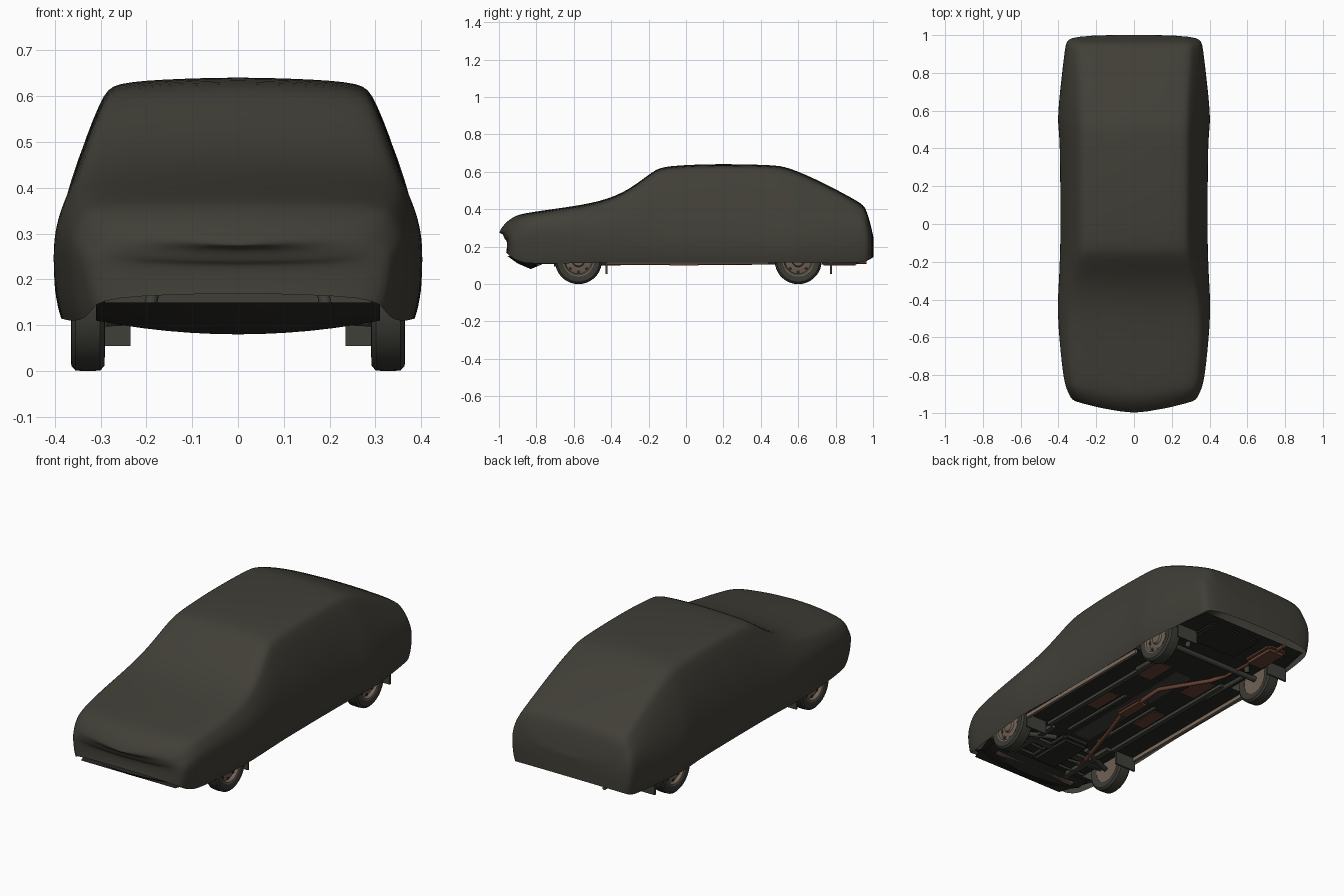
import bpy, bmesh, math
from mathutils import Vector, Matrix

cube = bpy.data.objects.get("Cube")
if cube:
    bpy.data.objects.remove(cube)


def material(name, r, g, b):
    m = bpy.data.materials.new(name)
    m.use_nodes = True
    m.diffuse_color = (r, g, b, 1)
    bsdf = m.node_tree.nodes["Principled BSDF"]
    bsdf.inputs["Base Color"].default_value = (r, g, b, 1)
    bsdf.inputs["Roughness"].default_value = 0.8
    return m


COVER = material("olive grey cloth", 0.052, 0.049, 0.038)
TYRE = material("tyre rubber", 0.042, 0.041, 0.034)
RIM = material("dull wheel metal", 0.16, 0.12, 0.09)
UNDER = material("dark underbody", 0.022, 0.021, 0.018)
FRAME = material("grey chassis", 0.05, 0.05, 0.042)
RUST = material("rusty exhaust", 0.13, 0.05, 0.03)
SILL = material("tan sill", 0.2, 0.15, 0.11)


def finish(name, bm, mat, smooth=None):
    bmesh.ops.recalc_face_normals(bm, faces=bm.faces)
    mesh = bpy.data.meshes.new(name)
    bm.to_mesh(mesh)
    bm.free()
    mesh.materials.append(mat)
    obj = bpy.data.objects.new(name, mesh)
    bpy.context.collection.objects.link(obj)
    if smooth:
        bpy.ops.object.select_all(action='DESELECT')
        obj.select_set(True)
        bpy.context.view_layer.objects.active = obj
        bpy.ops.object.shade_smooth_by_angle(angle=math.radians(smooth))
    return obj


def grid(bm, rows):
    """Skin a list of equally long point rows."""
    vs = [[bm.verts.new(p) for p in row] for row in rows]
    for a, b in zip(vs, vs[1:]):
        for i in range(len(a) - 1):
            bm.faces.new((a[i], a[i + 1], b[i + 1], b[i]))
    return vs


def box(name, lo, hi, mat, bevel=0):
    bm = bmesh.new()
    lo, hi = Vector(lo), Vector(hi)
    size = Matrix.Diagonal((*(hi - lo), 1))
    bmesh.ops.create_cube(bm, size=1, matrix=Matrix.Translation((lo + hi) / 2) @ size)
    if bevel:
        bmesh.ops.bevel(bm, geom=bm.edges[:], offset=bevel, segments=2, affect='EDGES')
    return finish(name, bm, mat)


def rod(name, a, b, radius, mat, sides=12):
    a, b = Vector(a), Vector(b)
    bm = bmesh.new()
    turn = (b - a).to_track_quat('Z', 'Y').to_matrix().to_4x4()
    bmesh.ops.create_cone(bm, cap_ends=True, segments=sides, radius1=radius, radius2=radius,
                          depth=(b - a).length, matrix=Matrix.Translation((a + b) / 2) @ turn)
    return finish(name, bm, mat, 40)


def revolve(name, profile, centre, mat, steps=36):
    """Spin (x, radius) points round the x axis through centre."""
    bm = bmesh.new()
    rows = []
    for k in range(steps + 1):
        t = math.tau * k / steps
        rows.append([Vector(centre) + Vector((x, r * math.cos(t), r * math.sin(t))) for x, r in profile])
    grid(bm, rows)
    bmesh.ops.remove_doubles(bm, verts=bm.verts, dist=0.0002)
    return finish(name, bm, mat, 35)


def pipe(name, points, radius, mat):
    curve = bpy.data.curves.new(name, 'CURVE')
    curve.dimensions = '3D'
    curve.bevel_depth = radius
    curve.bevel_resolution = 2
    curve.use_fill_caps = True
    line = curve.splines.new('POLY')
    line.points.add(len(points) - 1)
    for p, co in zip(line.points, points):
        p.co = (*co, 1)
    curve.materials.append(mat)
    obj = bpy.data.objects.new(name, curve)
    bpy.context.collection.objects.link(obj)


# Draped cover: y, widest half width, top half width, hem height, top height
STATIONS = [
    (-1.005, .31, .25, .17, .275), (-.975, .335, .30, .135, .325), (-.92, .355, .325, .115, .367),
    (-.85, .37, .335, .11, .383), (-.65, .393, .35, .11, .41), (-.45, .41, .35, .115, .442),
    (-.3, .402, .325, .115, .505), (-.17, .398, .29, .115, .612), (-.11, .396, .284, .115, .633),
    (.15, .396, .285, .115, .645), (.47, .398, .285, .115, .638), (.54, .414, .284, .115, .628),
    (.72, .396, .29, .112, .552), (.93, .37, .3, .115, .438), (.965, .36, .302, .12, .412),
    (1.003, .33, .28, .145, .25)]


def cover_row(y, wide, top, hem, height):
    corner = height - 0.018
    mid = min(0.24, hem + 0.45 * (corner - hem))
    belt = mid + 0.5 * (corner - mid)
    half = [(wide * .945, hem), (wide * .97, hem + .25 * (mid - hem)), (wide, mid),
            ((wide + top) / 2 + .022, belt), (top + .012, corner - .022),
            (top - .012, corner + .006), (top * .5, height - .004)]
    row = half + [(0, height)] + [(-x, z) for x, z in reversed(half)]
    bow = 0.05 * max(0, min(1, (-y - .8) / .15))
    return [(x, y + bow * (x / .32) ** 2, z) for x, z in row]


bm = bmesh.new()
rows = grid(bm, [cover_row(*s) for s in STATIONS])
for end in (rows[0], rows[-1]):
    n = len(end)
    for i in range(n // 2):
        j = n - 1 - i
        ring = [end[i], end[i + 1], end[j - 1], end[j]]
        bm.faces.new(ring if ring[1] != ring[2] else ring[:2] + ring[3:])
cover = finish("car_cover", bm, COVER, 180)
sub = cover.modifiers.new("soft cloth", 'SUBSURF')
sub.levels = sub.render_levels = 2

# Valance under the nose
bm = bmesh.new()
rows = []
for k in range(13):
    u = k / 6 - 1
    x, q = .31 * u, u * u
    rows.append([(x, -.955 + .05 * q, .15), (x, -.9 + .04 * q, .11 + .02 * q),
                 (x, -.83 + .02 * q, .08 + .03 * q), (x, -.74, .118)])
grid(bm, rows)
finish("front_valance", bm, UNDER, 40)

# Floor pan, narrowed beside the wheels
bm = bmesh.new()
outline = [(-.93, .28), (-.73, .35), (-.73, .27), (-.43, .27), (-.43, .365),
           (.45, .365), (.45, .27), (.75, .27), (.75, .36), (.96, .32)]
grid(bm, [[(-w, y, .128), (w, y, .128)] for y, w in outline])
finish("floor_pan", bm, UNDER)
box("transmission_tunnel", (-.05, -.42, .125), (.05, .4, .135), FRAME)
box("engine_sump", (-.08, -.72, .095), (.08, -.45, .15), UNDER, .015)
box("front_crossmember", (-.27, -.6, .105), (.27, -.56, .13), FRAME, .005)
box("radiator_support", (-.25, -.8, .1), (.25, -.78, .13), SILL)
box("fuel_tank", (-.06, .72, .105), (.24, .92, .13), UNDER, .008)

# Parts repeated on both sides
for s, side in ((-1, "right"), (1, "left")):
    def pair(x0, x1):
        return min(s * x0, s * x1), max(s * x0, s * x1)

    def side_box(name, x, y, z, mat):
        a, b = pair(*x)
        box(side + "_" + name, (a, y[0], z[0]), (b, y[1], z[1]), mat)

    side_box("sill", (.345, .36), (-.42, .44), (.108, .13), SILL)
    side_box("chassis_rail", (.2, .225), (-.42, .45), (.112, .13), FRAME)
    side_box("inner_rail", (.09, .105), (-.4, .05), (.115, .13), FRAME)
    side_box("engine_rail", (.17, .2), (-.85, -.42), (.108, .13), FRAME)
    side_box("front_rust_patch", (.12, .19), (-.15, .02), (.123, .129), RUST)
    side_box("rear_rust_patch", (.1, .19), (.25, .42), (.123, .129), RUST)
    side_box("front_mud_flap", (.235, .36), (-.43, -.42), (.055, .15), FRAME)
    side_box("rear_mud_flap", (.235, .36), (.77, .78), (.055, .15), FRAME)
    rod(side + "_front_arm", (s * .1, -.5, .12), (s * .29, -.575, .11), .013, FRAME)
    rod(side + "_tie_rod", (s * .06, -.64, .12), (s * .29, -.61, .12), .007, FRAME)
    rod(side + "_trailing_arm", (s * .23, .3, .12), (s * .23, .6, .115), .012, FRAME)
    rod(side + "_rear_damper", (s * .2, .66, .1), (s * .18, .68, .2), .014, FRAME)

    for y, place in ((-.575, "front"), (.6, "rear")):
        label = side + "_" + place
        centre = (s * .328, y, .125)
        tyre = [(-.03, .08), (-.037, .095), (-.036, .114), (-.027, .124), (0, .1255),
                (.027, .124), (.036, .114), (.037, .095), (.03, .08), (-.03, .08)]
        revolve(label + "_tyre", tyre, centre, TYRE)
        rim = [(.032, .084), (.03, .076), (.012, .07), (.018, .05), (.02, .034),
               (.03, .028), (.034, 0)]
        revolve(label + "_rim", [(s * x, r) for x, r in rim], centre, RIM)
        revolve(label + "_brake", [(-s * .028, .08), (-s * .02, 0)], centre, RIM)
        for k in range(8):
            t = math.tau * k / 8
            hole = Vector(centre) + Vector((s * .013, .06 * math.cos(t), .06 * math.sin(t)))
            rod(label + "_rim_hole", hole, hole + Vector((s * .004, 0, 0)), .009, UNDER, 10)

# Rear axle and driveline
rod("rear_axle", (-.3, .6, .125), (.3, .6, .125), .016, FRAME)
rod("front_stabiliser", (-.25, -.7, .115), (.25, -.7, .115), .007, FRAME)

# Exhaust line with two silencers
pipe("exhaust_pipe", [(-.16, -.64, .12), (-.15, -.56, .11), (-.06, -.27, .112), (0, -.1, .113),
                      (.02, .22, .113), (-.13, .46, .115), (-.17, .52, .13), (-.18, .76, .13)],
     .011, RUST)
box("middle_silencer", (-.035, -.1, .098), (.04, .08, .13), RUST, .012)
box("rear_silencer", (-.25, .72, .1), (-.13, .92, .14), RUST, .015)
rod("tail_pipe", (-.19, .9, .118), (-.19, .965, .118), .01, RUST)
